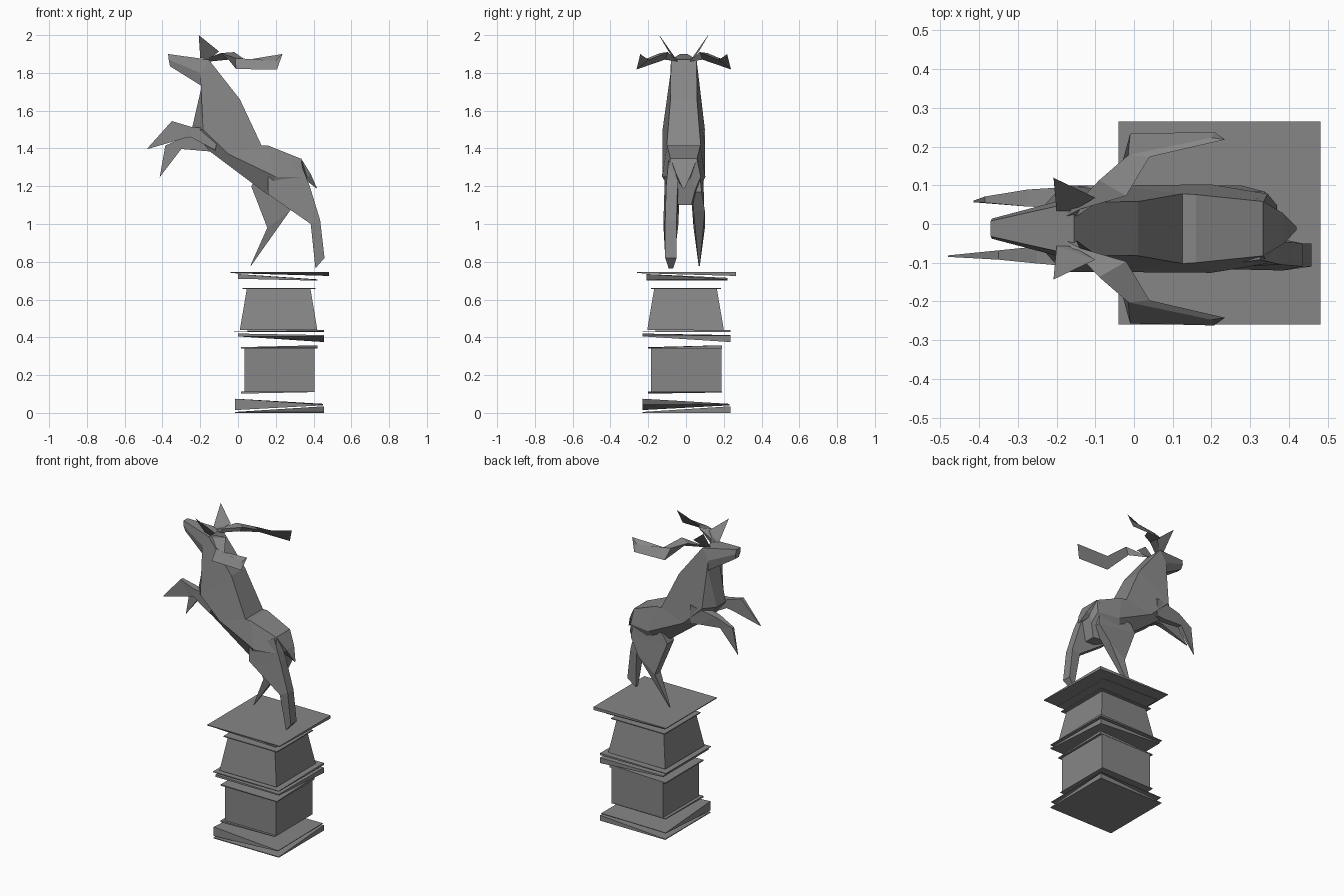
import bpy, bmesh

CY = -0.012  # centre line of the animal
BRONZE = bpy.data.materials.new("dark_metal")
BRONZE.diffuse_color = (0.24, 0.24, 0.24, 1)


def loft(name, sections):
    """Join equal-sized point loops into one capped, flat-shaded solid."""
    bm = bmesh.new()
    loops = [[bm.verts.new(p) for p in s] for s in sections]
    n = len(loops[0])
    for a, b in zip(loops, loops[1:]):
        for i in range(n):
            j = (i + 1) % n
            bm.faces.new((a[i], a[j], b[j], b[i]))
    bm.faces.new(loops[0][::-1])
    bm.faces.new(loops[-1])
    bmesh.ops.remove_doubles(bm, verts=bm.verts, dist=0.0005)
    bmesh.ops.recalc_face_normals(bm, faces=bm.faces)
    me = bpy.data.meshes.new(name)
    bm.to_mesh(me)
    bm.free()
    me.materials.append(BRONZE)
    ob = bpy.data.objects.new(name, me)
    bpy.context.collection.objects.link(ob)
    return ob


def slab(name, x0, x1, y0, y1, bottom, top, inset=0):
    """Four-sided block with its own height at every corner."""
    def ring(zs, d):
        xy = ((x0 + d, y0 + d), (x1 - d, y0 + d), (x1 - d, y1 - d), (x0 + d, y1 - d))
        return [(x, y, z) for (x, y), z in zip(xy, zs)]
    return loft(name, [ring(bottom, 0), ring(top, inset)])


def limb(name, sections):
    """Sections: front x,z, back x,z, y centre, half width in front and behind."""
    return loft(name, [[(xa, y - wa, za), (xb, y - wb, zb), (xb, y + wb, zb), (xa, y + wa, za)]
                       for xa, za, xb, zb, y, wa, wb in sections])


# Pedestal: warped plates and two blocks
slab("base_plate", -.015, .455, -.23, .235, [0] * 4, [.005, .005, .035, .005])
slab("base_moulding", -.015, .45, -.23, .23, [.015, .04, .045, .04], [.075, .044, .048, .044])
slab("lower_block_foot", .015, .405, -.2, .19, [.102, .11, .11, .108], [.113] * 4)
slab("lower_block", .035, .405, -.185, .188, [.11] * 4, [.345] * 4)
slab("lower_block_rim", .015, .42, -.2, .19, [.34] * 4, [.348, .345, .358, .346])
slab("middle_plate", 0, .455, -.23, .235, [.405, .405, .375, .405], [.42, .412, .41, .412])
slab("middle_moulding", -.02, .455, -.23, .235, [.43, .43, .427, .43], [.434, .434, .44, .434])
slab("upper_block", .01, .42, -.205, .2, [.44] * 4, [.66] * 4, .037)
slab("upper_block_rim", .025, .41, -.185, .185, [.655] * 4, [.661] * 4)
slab("top_moulding", 0, .42, -.21, .22, [.71, .70, .70, .71], [.735, .705, .707, .715])
slab("top_plate", -.04, .482, -.26, .265, [.74, .74, .725, .74], [.745] * 4)

# Head, neck and trunk: back, middle and belly points, each x, z, half width
trunk = [
    ((-.37, 1.90, .02), (-.367, 1.87, .026), (-.36, 1.835, .018)),
    ((-.155, 1.87, .068), (-.2, 1.80, .07), (-.192, 1.73, .06)),
    ((.01, 1.66, .07), (-.185, 1.50, .112), (-.245, 1.50, .045)),
    ((.125, 1.415, .09), (-.05, 1.37, .112), (-.15, 1.385, .075)),
    ((.16, 1.415, .088), (.2, 1.25, .114), (.15, 1.16, .06)),
    ((.335, 1.345, .07), (.345, 1.25, .09), (.28, 1.1, .05)),
    ((.365, 1.25, .04), (.37, 1.18, .06), (.34, 1.1, .04)),
]
loft("body", [[(x, CY + w, z) for x, z, w in s] + [(x, CY - w, z) for x, z, w in s[::-1]]
              for s in trunk])
limb("tail", [(.31, 1.28, .334, 1.347, CY, .05, .07), (.36, 1.24, .385, 1.265, CY, .035, .04),
              (.375, 1.22, .42, 1.185, CY, .01, .004)])

# Legs
limb("near_hind_leg", [(.16, 1.25, .325, 1.34, -.07, .045, .022), (.16, 1.157, .38, 1.2, -.075, .04, .03),
                       (.385, 1.0, .435, 1.02, -.08, .04, .03), (.41, .765, .458, .82, -.08, .012, .03)])
limb("far_hind_leg", [(.1, 1.25, .32, 1.33, .055, .038, .01), (.07, 1.2, .34, 1.17, .058, .035, .025),
                      (.155, .98, .275, 1.07, .07, .03, .03), (.065, .778, .07, .78, .07, .003, .003)])
limb("near_front_leg", [(-.1, 1.5, -.12, 1.39, -.085, .03, .03), (-.25, 1.515, -.25, 1.46, -.08, .022, .02),
                        (-.35, 1.545, -.28, 1.455, -.08, .012, .016), (-.48, 1.40, -.478, 1.397, -.083, .002, .002)])
limb("far_front_leg", [(-.1, 1.5, -.1, 1.38, .07, .03, .03), (-.275, 1.465, -.16, 1.385, .067, .022, .02),
                       (-.385, 1.415, -.3, 1.397, .063, .008, .016), (-.415, 1.245, -.413, 1.25, .058, .002, .002)])

# Antlers: swept beam opening into a blade, plus a brow prong, on both sides
beam = [
    [(-.18, .03, 1.872), (-.14, .05, 1.88), (-.15, .03, 1.86)],
    [(-.09, .125, 1.905), (-.02, .085, 1.91), (-.05, .1, 1.87)],
    [(-.015, .19, 1.878), (.04, .185, 1.868), (-.01, .245, 1.82)],
    [(.2, .235, 1.865), (.235, .23, 1.90), (.207, .25, 1.818)],
]
prong = [
    [(-.2, .045, 1.88), (-.1, .08, 1.913), (-.16, .045, 1.868)],
    [(-.208, .132, 2.0), (-.205, .13, 1.998), (-.207, .128, 1.998)],
]
for side, s in (("left", 1), ("right", -1)):
    for part, secs in (("antler_beam", beam), ("antler_prong", prong)):
        loft(f"{side}_{part}", [[(x, CY + s * y, z) for x, y, z in sec] for sec in secs])
